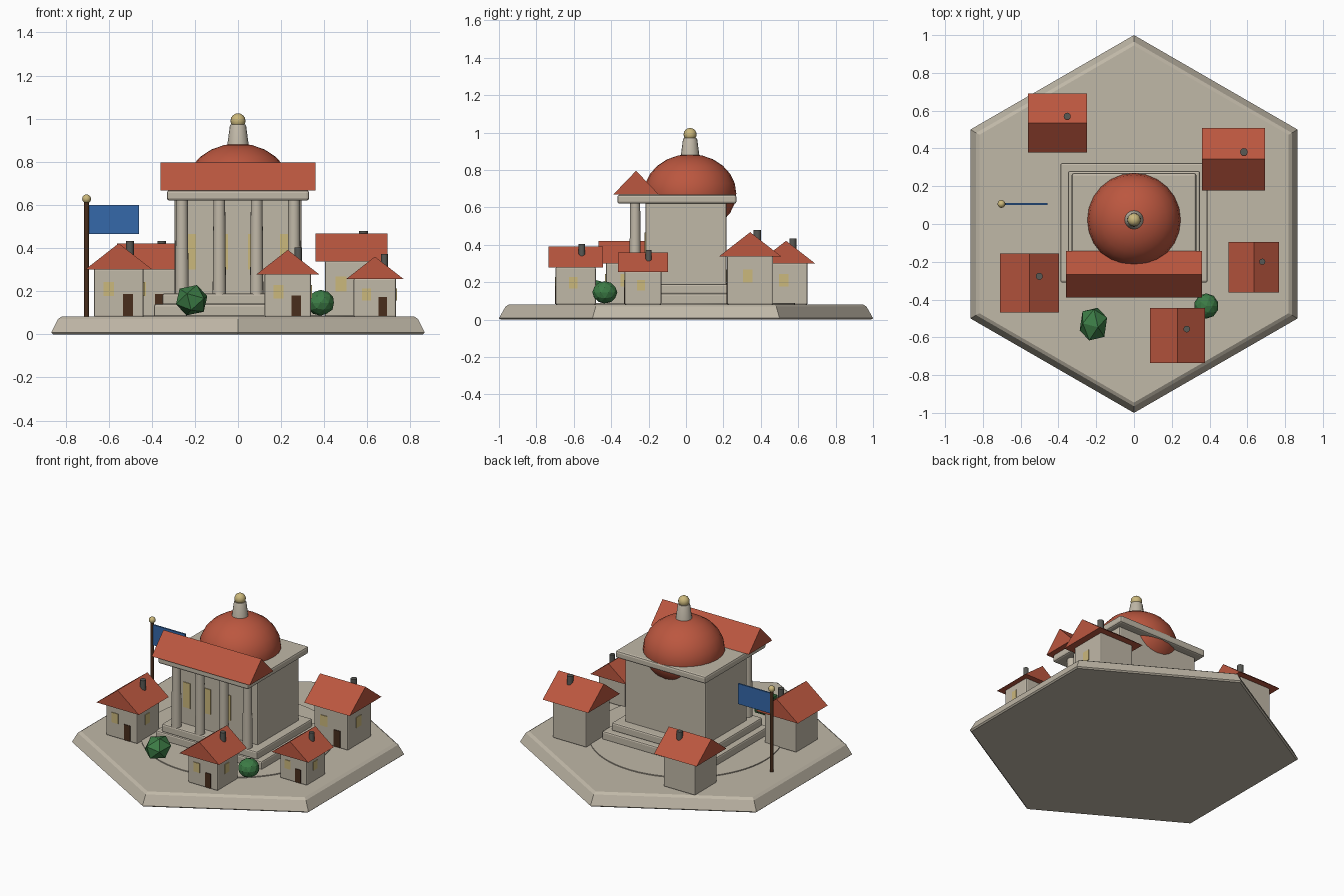
import bpy
import bmesh
from math import cos, sin, pi
from mathutils import Matrix, Vector, Euler

if "Cube" in bpy.data.objects:
    bpy.data.objects.remove(bpy.data.objects["Cube"], do_unlink=True)


def material(name, r, g, b):
    m = bpy.data.materials.new(name)
    m.use_nodes = True
    m.diffuse_color = (r, g, b, 1)
    m.node_tree.nodes["Principled BSDF"].inputs["Base Color"].default_value = (r, g, b, 1)
    return m


STONE = material("pale stone", 0.53, 0.48, 0.39)
ROOF = material("terracotta", 0.5, 0.095, 0.05)
GOLD = material("soft gold", 0.6, 0.48, 0.2)
WOOD = material("dark wood", 0.065, 0.027, 0.012)
BLUE = material("flag blue", 0.035, 0.14, 0.4)
LEAF = material("leaf green", 0.045, 0.2, 0.06)
IRON = material("dark grey", 0.1, 0.1, 0.09)


def finish(bm, name, mat, smooth=False, bevel=0):
    bmesh.ops.recalc_face_normals(bm, faces=bm.faces)
    me = bpy.data.meshes.new(name)
    bm.to_mesh(me)
    bm.free()
    me.materials.append(mat)
    ob = bpy.data.objects.new(name, me)
    bpy.context.collection.objects.link(ob)
    if bevel:
        mod = ob.modifiers.new("soft edges", "BEVEL")
        mod.width = bevel
        mod.segments = 2
    if smooth:
        bpy.ops.object.select_all(action="DESELECT")
        ob.select_set(True)
        bpy.context.view_layer.objects.active = ob
        bpy.ops.object.shade_smooth_by_angle(angle=0.7)
    return ob


def box(name, mat, x, y, z, bevel=0):
    """Box from (low, high) ranges."""
    bm = bmesh.new()
    bmesh.ops.create_cube(bm, size=1)
    for v in bm.verts:
        v.co = [(a + b) / 2 + c * (b - a) for (a, b), c in zip((x, y, z), v.co)]
    return finish(bm, name, mat, bevel=bevel)


def lathe(name, mat, x, y, profile, sides=16, smooth=True):
    """Closed turned solid from (radius, height) pairs."""
    bm = bmesh.new()
    rings = []
    for r, z in profile:
        angles = [2 * pi * i / sides + pi / 2 for i in range(sides)]
        rings.append([bm.verts.new((x + r * cos(a), y + r * sin(a), z)) for a in angles])
    for low, high in zip(rings, rings[1:]):
        for i in range(sides):
            j = (i + 1) % sides
            bm.faces.new((low[i], low[j], high[j], high[i]))
    bm.faces.new(rings[0])
    bm.faces.new(rings[-1])
    return finish(bm, name, mat, smooth)


def ball(name, mat, centre, radii, sides=16):
    bm = bmesh.new()
    bmesh.ops.create_uvsphere(bm, u_segments=sides, v_segments=sides // 2, radius=1,
                              matrix=Matrix.LocRotScale(Vector(centre), None, Vector(radii)))
    return finish(bm, name, mat, True)


def gable_roof(name, x, y, half_x, half_y, base, height, along_x):
    """Triangular prism with its ridge along x or y."""
    bm = bmesh.new()
    ends = []
    for s in (-1, 1):
        corners = []
        for across, z in ((-1, base), (1, base), (0, base + height)):
            u, v = (s, across) if along_x else (across, s)
            corners.append(bm.verts.new((x + u * half_x, y + v * half_y, z)))
        bm.faces.new(corners)
        ends.append(corners)
    for i in range(3):
        j = (i + 1) % 3
        bm.faces.new((ends[0][i], ends[0][j], ends[1][j], ends[1][i]))
    return finish(bm, name, ROOF)


def around(c, half):
    return (c - half, c + half)


GROUND = 0.082

# Hexagonal ground and round plaza
lathe("ground", STONE, 0, 0, [(0.99, 0), (1, 0.008), (0.965, 0.07), (0.945, GROUND)], 6, False)
lathe("plaza", STONE, 0, 0, [(0.583, 0.07), (0.583, 0.088)], 64)

# Stepped platform, hall and roof slab
box("lower_step", STONE, (-0.39, 0.39), (-0.31, 0.322), (0.08, 0.14), 0.01)
box("upper_step", STONE, (-0.35, 0.35), (-0.3, 0.28), (0.135, 0.19), 0.01)
box("hall", STONE, (-0.295, 0.295), (-0.217, 0.217), (0.18, 0.64), 0.008)
box("roof_slab", STONE, (-0.33, 0.33), (-0.367, 0.27), (0.62, 0.668), 0.012)

# Portico
for i in range(4):
    x = -0.26 + i * 0.52 / 3
    lathe(f"column_{i + 1}", STONE, x, -0.272, [(0.031, 0.185), (0.027, 0.625)])
    box(f"hall_window_{i + 1}", GOLD, around((i - 1.5) * 0.147, 0.026), (-0.222, -0.214), (0.3, 0.465))
gable_roof("portico_roof", 0, -0.267, 0.359, 0.123, 0.668, 0.128, True)

# Dome, lantern and finial
ball("dome", ROOF, (0, 0.022, 0.675), (0.247, 0.247, 0.21), 24)
lathe("lantern", STONE, 0, 0.022, [(0.052, 0.86), (0.038, 0.965), (0.034, 0.972)])
ball("finial", GOLD, (0, 0.022, 0.99), (0.035, 0.035, 0.035))

# Cottages: x, y, roof size, eave height, ridge along x
cottages = {
    "back_right": (-0.405, 0.535, 0.312, 0.3, True),
    "back_left": (0.527, 0.343, 0.333, 0.338, True),
    "front_right": (-0.553, -0.313, 0.312, 0.3, False),
    "front_left": (0.635, -0.23, 0.267, 0.256, False),
    "front": (0.231, -0.59, 0.291, 0.278, False),
}
for name, (x, y, s, eave, along_x) in cottages.items():
    half = s * 0.37
    box(name + "_cottage_walls", STONE, around(x, half), around(y, half), (0.08, eave + 0.004), 0.008)
    gable_roof(name + "_cottage_roof", x, y, s / 2, s / 2, eave, s * 0.39, along_x)
    top = eave + s * 0.39
    lathe(name + "_chimney", IRON, x + s * 0.165, y + s * 0.115,
          [(s * 0.06, top - s * 0.24), (s * 0.06, top + 0.012)], 12)
    front, side = around(y - half, 0.004), around(x + half, 0.004)
    box(name + "_door", WOOD, around(x + s * 0.135, s * 0.073), front, (0.085, 0.085 + s * 0.33))
    sill = GROUND + (eave - GROUND) * 0.59
    pane = around(sill, s * 0.105)
    box(name + "_front_window", GOLD, around(x - s * 0.15, s * 0.078), front, pane)
    box(name + "_side_window", GOLD, side, around(y - s * 0.04, s * 0.078), pane)

# Flag
lathe("flag_pole", WOOD, -0.702, 0.106, [(0.012, 0.075), (0.012, 0.62)], 10)
ball("pole_knob", GOLD, (-0.702, 0.106, 0.628), (0.021, 0.021, 0.021), 12)
box("flag", BLUE, (-0.692, -0.459), (0.101, 0.111), (0.465, 0.6))

# Faceted bushes
for name, centre, radii, level, turn in (
        ("large_bush", (-0.215, -0.53, 0.158), (0.08, 0.099, 0.075), 1, (0.3, 0.2, 0.5)),
        ("small_bush", (0.383, -0.434, 0.146), (0.065, 0.067, 0.06), 2, (0, 0, 0))):
    bm = bmesh.new()
    bmesh.ops.create_icosphere(bm, subdivisions=level, radius=1)
    bm.transform(Euler(turn).to_matrix().to_4x4())
    bm.transform(Matrix.LocRotScale(Vector(centre), None, Vector(radii)))
    finish(bm, name, LEAF)
